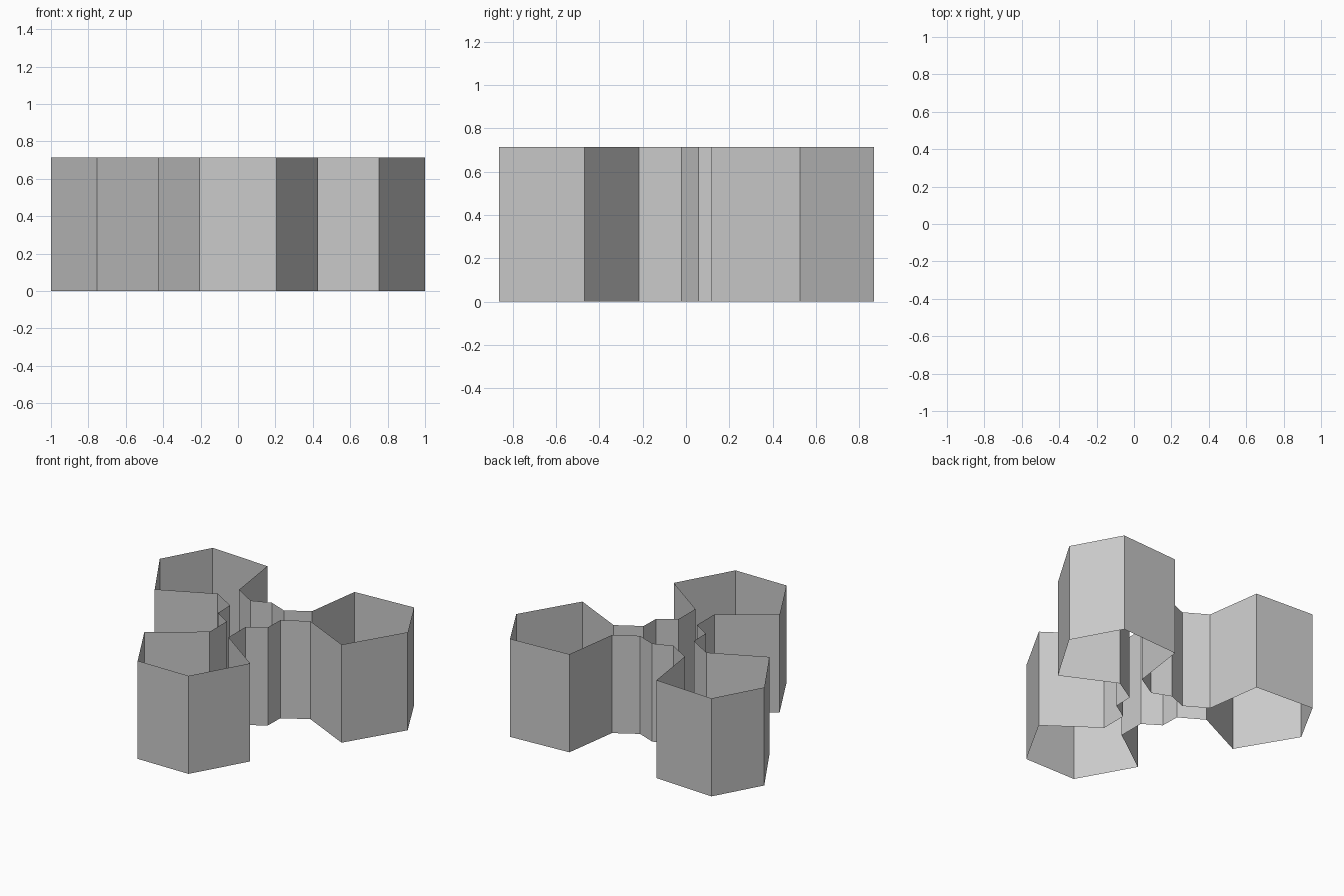
import bpy, bmesh

if "Cube" in bpy.data.objects:
    bpy.data.objects.remove(bpy.data.objects["Cube"])

HEIGHT = 0.715

# Right half of the three-lobed outline, from the front lobe round to the back
half = [
    (0.205, -0.863), (0.427, -0.469),                      # front lobe
    (0.076, -0.217), (0.076, -0.021),                      # front neck
    (0.20, 0.058),                                         # hub corner
    (0.203, 0.198), (0.374, 0.30),                         # right neck, lower side
    (0.754, 0.117), (1.0, 0.527), (0.812, 0.868), (0.352, 0.841),  # right lobe
    (0.294, 0.433), (0.134, 0.337),                        # right neck, upper side
    (0.0, 0.39),                                           # hub corner at the back
]
outline = half + [(-x, y) for x, y in reversed(half[:-1])]

# Thin upright wall, open at top and bottom
bm = bmesh.new()
bottom = [bm.verts.new((x, y, 0)) for x, y in outline]
top = [bm.verts.new((x, y, HEIGHT)) for x, y in outline]
n = len(outline)
for i in range(n):
    j = (i + 1) % n
    bm.faces.new((bottom[i], bottom[j], top[j], top[i]))

mesh = bpy.data.meshes.new("three_lobed_wall")
bm.to_mesh(mesh)
bm.free()
wall = bpy.data.objects.new("three_lobed_wall", mesh)
bpy.context.collection.objects.link(wall)
